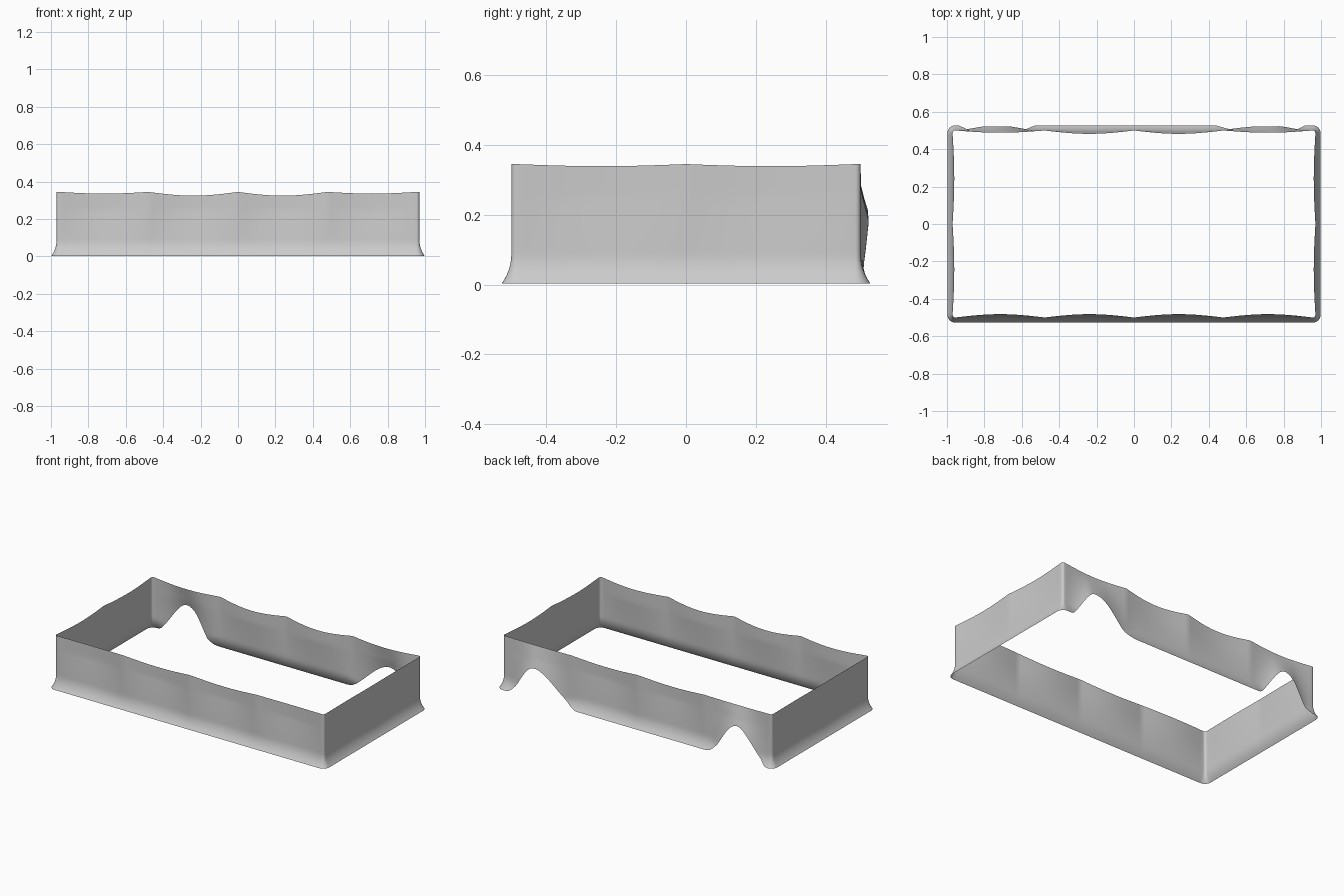
import bpy, bmesh, math

if "Cube" in bpy.data.objects:
    bpy.data.objects.remove(bpy.data.objects["Cube"])

HX, HY, TOP, R = 0.97, 0.50, 0.345, 0.015   # half sizes, pinned height, corner radius
FLARE, ROWS = 0.03, 24


def bump(d, left, right):
    """Smooth bell, 1 at d = 0 and 0 beyond its half widths."""
    t = abs(d) / (left if d < 0 else right)
    return math.cos(t * math.pi / 2) ** 2 if t < 1 else 0.0


def rim():
    """Points round the rim: x, y, outward normal, sag, inward billow, gathering."""
    pts = []
    # normal angle, half length, distance from centre, spans between pins
    for ang, half, dist, spans in ((-90, HX, HY, 4), (0, HY, HX, 2),
                                   (90, HX, HY, 4), (180, HY, HX, 2)):
        a = math.radians(ang)
        n = (math.cos(a), math.sin(a))
        t = (-n[1], n[0])
        steps = 96 if spans == 4 else 48
        for i in range(steps + 1):
            f = i / steps
            s = (2 * f - 1) * (half - R)
            x, y = n[0] * dist + t[0] * s, n[1] * dist + t[1] * s
            wave = abs(math.sin(f * spans * math.pi))
            if spans == 4:
                inner = 0.25 < f < 0.75
                sag = 0.020 if inner else 0.009
                billow = 0.018 if inner or ang < 0 else 0.012
            else:
                sag, billow = 0.006, 0.009
            notch = 0.0
            if ang == 90:                       # two gathered openings at the back
                notch = max(0.215 * bump(x + 0.73, 0.23, 0.22),
                            0.20 * bump(x - 0.735, 0.33, 0.20))
            pts.append((x, y, n, sag * wave, billow * wave, notch))
        # rounded corner
        cx, cy = n[0] * (dist - R) + t[0] * (half - R), n[1] * (dist - R) + t[1] * (half - R)
        for k in range(1, 6):
            b = a + math.pi / 2 * k / 6
            m = (math.cos(b), math.sin(b))
            pts.append((cx + m[0] * R, cy + m[1] * R, m, 0, 0, 0))
    return pts


# Cloth skirt: a single sheet hung from the pinned rim and flared at the hem
bm = bmesh.new()
columns = []
for x, y, n, sag, billow, notch in rim():
    col = []
    for j in range(ROWS + 1):
        v = (j / ROWS) ** 1.4
        low = max(0.003, notch)
        z = low + (TOP - sag - low) * v
        flare = FLARE * max(0.0, 1 - z / 0.09) ** 2.2
        gather = FLARE * min(1, notch / 0.18) * (1 - v)
        off = max(flare, gather) - billow * min(1, z / 0.25) ** 1.3
        col.append(bm.verts.new((x + n[0] * off, y + n[1] * off, z)))
    columns.append(col)
for i, a in enumerate(columns):
    b = columns[(i + 1) % len(columns)]
    for j in range(ROWS):
        bm.faces.new((a[j], b[j], b[j + 1], a[j + 1]))

mesh = bpy.data.meshes.new("cloth_skirt")
bm.to_mesh(mesh)
bm.free()
mesh.shade_smooth()
bpy.context.collection.objects.link(bpy.data.objects.new("cloth_skirt", mesh))
